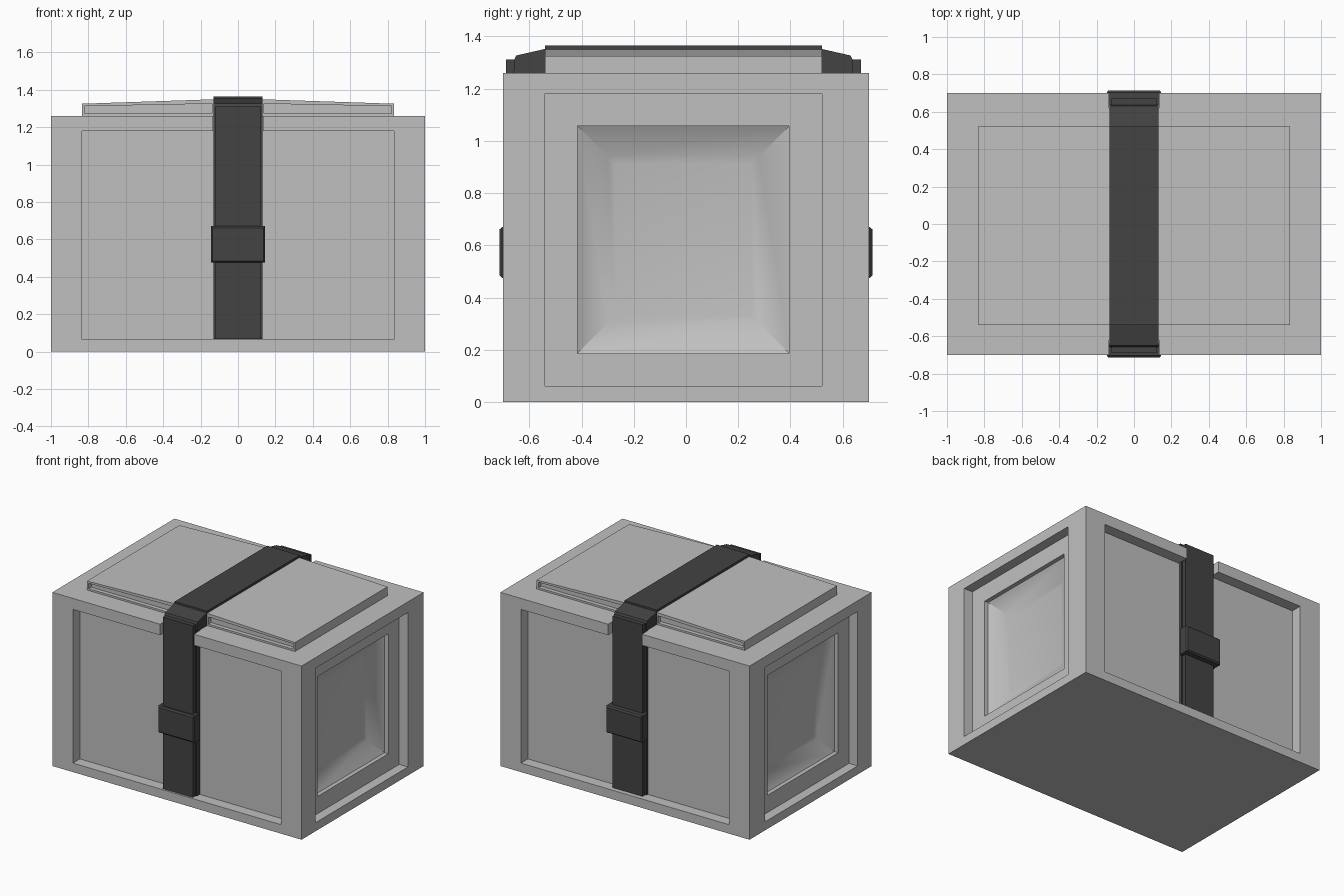
import bpy
import bmesh
import math

if "Cube" in bpy.data.objects:
    bpy.data.objects.remove(bpy.data.objects["Cube"], do_unlink=True)


def material(name, value):
    mat = bpy.data.materials.new(name)
    mat.use_nodes = True
    colour = (value, value, value, 1)
    mat.diffuse_color = colour
    mat.node_tree.nodes["Principled BSDF"].inputs["Base Color"].default_value = colour
    return mat


grey = material("light grey", 0.53)
dark = material("strap charcoal", 0.056)
MID = -0.01  # fittings sit slightly forward of the body centre


def loft(name, rings, mat):
    """Closed solid through a list of matching point rings."""
    bm = bmesh.new()
    loops = [[bm.verts.new(p) for p in ring] for ring in rings]
    n = len(loops[0])
    for a, b in zip(loops, loops[1:]):
        for i in range(n):
            j = (i + 1) % n
            bm.faces.new((a[i], a[j], b[j], b[i]))
    bm.faces.new(loops[0])
    bm.faces.new(loops[-1])
    bmesh.ops.recalc_face_normals(bm, faces=bm.faces)
    mesh = bpy.data.meshes.new(name)
    bm.to_mesh(mesh)
    bm.free()
    mesh.materials.append(mat)
    obj = bpy.data.objects.new(name, mesh)
    bpy.context.collection.objects.link(obj)
    return obj


def along_y(name, profile, y0, y1, mat):
    return loft(name, [[(x, y, z) for x, z in profile] for y in (y0, y1)], mat)


def along_x(name, profile, half, mat):
    return loft(name, [[(x, y, z) for y, z in profile] for x in (-half, half)], mat)


def rect(u0, u1, v0, v1):
    return [(u0, v0), (u1, v0), (u1, v1), (u0, v1)]


def cut(obj, cutters):
    """Subtract cutters, bake the result and discard them."""
    for cutter in cutters:
        cutter.hide_render = True
        mod = obj.modifiers.new("cut", "BOOLEAN")
        mod.operation = "DIFFERENCE"
        mod.solver = "EXACT"
        mod.object = cutter
    graph = bpy.context.evaluated_depsgraph_get()
    mesh = bpy.data.meshes.new_from_object(obj.evaluated_get(graph))
    obj.modifiers.clear()
    obj.data = mesh
    for cutter in cutters:
        bpy.data.objects.remove(cutter, do_unlink=True)


# Body with recessed panels and strap notches through the upper rim
body = along_y("crate_body", rect(-1, 1, 0, 1.26), -0.7, 0.7, grey)
cutters = []
notched = [(-0.835, 0.065), (0.835, 0.065), (0.835, 1.18), (0.135, 1.18),
           (0.135, 1.4), (-0.135, 1.4), (-0.135, 1.18), (-0.835, 1.18)]
for s in (-1, 1):
    cutters.append(along_y("panel_cutter", notched, s * 0.8, s * 0.62, grey))

# Side panels: outer step, inner step, then a dished centre
steps = [(1.1, 0.53, 0.56), (0.93, 0.53, 0.56), (0.93, 0.405, 0.435),
         (0.9, 0.405, 0.435), (0.838, 0.29, 0.32), (0.832, 0.26, 0.29)]
for s in (-1, 1):
    rings = [[(s * x, MID + y, 0.622 + z) for y, z in rect(-hy, hy, -hz, hz)]
             for x, hy, hz in steps]
    cutters.append(loft("side_cutter", rings, grey))
cut(body, cutters)

# Shallow gabled lid with slots in its front and back edges
lid = along_y("lid", [(-0.835, 1.25), (0.835, 1.25), (0.835, 1.325),
                      (0, 1.353), (-0.835, 1.325)], MID - 0.53, MID + 0.53, grey)
slots = []
for sx in (-1, 1):
    for sy in (-1, 1):
        slot = [(sx * x, z) for x, z in
                [(0.82, 1.273), (0.14, 1.273), (0.14, 1.325), (0.82, 1.312)]]
        slots.append(along_y("slot_cutter", slot, MID + sy * 0.6, MID + sy * 0.5, grey))
cut(lid, slots)

# Strap over the lid
along_x("strap_top", [(MID + y, z) for y, z in rect(-0.53, 0.53, 1.3, 1.365)], 0.13, dark)

for s, side in ((-1, "front"), (1, "back")):
    # Sloping shoulder from the lid edge down to the rim
    shoulder = [(0.53, 1.25), (0.53, 1.352), (0.64, 1.327), (0.648, 1.31), (0.648, 1.25)]
    along_x(side + "_shoulder", [(MID + s * y, z) for y, z in shoulder], 0.13, dark)
    # Hanging strap: wide backing and narrower outer band
    backing = rect(0.61, 0.65, 0.067, 1.27)
    along_x(side + "_strap_backing", [(MID + s * y, z) for y, z in backing], 0.13, dark)
    band = [(0.64, 0.067), (0.68, 0.067), (0.68, 1.312), (0.64, 1.312)]
    along_x(side + "_strap_band", [(MID + s * y, z) for y, z in band], 0.12, dark)
    # Buckle with chamfered front edge
    rings = [[(x, s * y, 0.573 + z) for x, z in rect(-hx, hx, -hz, hz)]
             for y, hx, hz in ((0.64, 0.145, 0.097), (0.704, 0.145, 0.097),
                               (0.714, 0.137, 0.088))]
    loft(side + "_buckle", rings, dark)

# Soften only the shallow dish transition
bpy.ops.object.select_all(action="DESELECT")
body.select_set(True)
bpy.context.view_layer.objects.active = body
bpy.ops.object.shade_smooth_by_angle(angle=math.radians(28))
